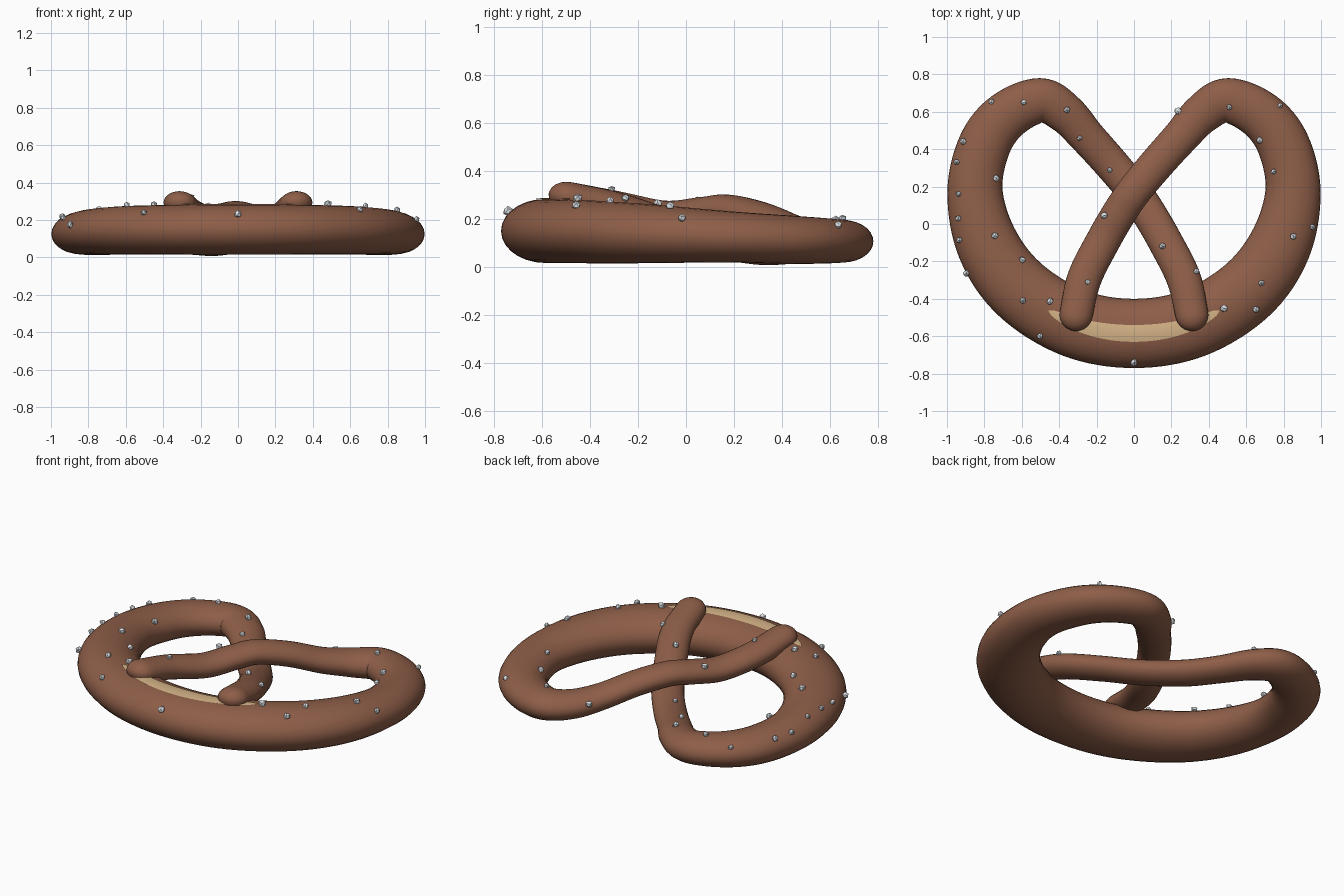
import bpy, bmesh, math, random
from mathutils import Vector
from mathutils.bvhtree import BVHTree

if "Cube" in bpy.data.objects:
    bpy.data.objects.remove(bpy.data.objects["Cube"])

random.seed(4)
FLAT = 0.72   # dough height relative to its width
SIDES = 28
STEPS = 8


def material(name, rgb):
    m = bpy.data.materials.new(name)
    m.diffuse_color = (*rgb, 1)
    m.use_nodes = True
    m.node_tree.nodes["Principled BSDF"].inputs["Base Color"].default_value = m.diffuse_color
    return m


def add_object(name, bm, mat, smooth=True):
    bmesh.ops.recalc_face_normals(bm, faces=bm.faces)
    me = bpy.data.meshes.new(name)
    bm.to_mesh(me)
    me.materials.append(mat)
    for p in me.polygons:
        p.use_smooth = smooth
    ob = bpy.data.objects.new(name, me)
    bpy.context.collection.objects.link(ob)
    return ob


brown = material("baked_brown", (0.27, 0.112, 0.065))
cream = material("split_cream", (0.66, 0.45, 0.24))
white = material("salt_white", (0.72, 0.75, 0.78))

# Centre line as (x, y, z, half width): arms differ only in height
arm_xy = [(0.31, -0.485, 0.088), (0.265, -0.29, 0.092), (0.165, -0.09, 0.092),
          (0.075, 0.065, 0.092), (0.0, 0.175, 0.092), (-0.12, 0.32, 0.094),
          (-0.25, 0.465, 0.097), (-0.365, 0.59, 0.108)]
over_z = [0.29, 0.25, 0.21, 0.225, 0.235, 0.20, 0.14, 0.11]
under_z = [0.29, 0.245, 0.18, 0.125, 0.095, 0.076, 0.085, 0.1]
half_ring = [(0.5, 0.66, 0.107, 0.12), (0.68, 0.58, 0.109, 0.131), (0.80, 0.42, 0.114, 0.14),
             (0.85, 0.17, 0.126, 0.148), (0.78, -0.115, 0.137, 0.168),
             (0.605, -0.355, 0.145, 0.18), (0.32, -0.53, 0.149, 0.184)]
over = [(-x, y, z, r) for (x, y, r), z in zip(arm_xy, over_z)]
under = [(x, y, z, r) for (x, y, r), z in zip(arm_xy, under_z)]
pts = over + half_ring + [(0, -0.585, 0.15, 0.185)]
pts += [(-x, y, z, r) for x, y, z, r in reversed(half_ring)] + under[::-1]
pts = [Vector(p) for p in pts]


def spline(u):
    """Catmull-Rom position (with radius) at parameter u."""
    i = min(int(u), len(pts) - 2)
    t = u - i
    p1, p2 = pts[i], pts[i + 1]
    p0 = pts[i - 1] if i else 2 * p1 - p2
    p3 = pts[i + 2] if i + 2 < len(pts) else 2 * p2 - p1
    return 0.5 * (2 * p1 + (p2 - p0) * t + (2 * p0 - 5 * p1 + 4 * p2 - p3) * t * t
                  + (3 * p1 - p0 - 3 * p2 + p3) * t ** 3)


def frame(u):
    end = len(pts) - 1
    d = (spline(min(u + 0.02, end)) - spline(max(u - 0.02, 0))).xyz.normalized()
    side = Vector((d.y, -d.x, 0)).normalized()
    return spline(u), d, side, side.cross(d).normalized()


def section(u, push=0.0, scale=1.0):
    """Oval ring of points across the dough."""
    p, d, side, up = frame(u)
    c = p.xyz + d * push
    return [c + side * (p.w * scale * math.cos(a)) + up * (p.w * scale * FLAT * math.sin(a))
            for a in (2 * math.pi * k / SIDES for k in range(SIDES))]


# Pretzel dough: one swept rope with rounded tips
last = len(pts) - 1
rings = []
caps = [math.radians(a) for a in (82, 65, 48, 32, 16)]
for a in caps:
    rings.append(section(0, -pts[0].w * math.sin(a), math.cos(a)))
for i in range(last * STEPS + 1):
    rings.append(section(i / STEPS))
for a in reversed(caps):
    rings.append(section(last, pts[-1].w * math.sin(a), math.cos(a)))

bm = bmesh.new()
vr = [[bm.verts.new(co) for co in ring] for ring in rings]
for a, b in zip(vr, vr[1:]):
    for k in range(SIDES):
        n = (k + 1) % SIDES
        bm.faces.new((a[k], a[n], b[n], b[k]))
bm.faces.new(vr[0])
bm.faces.new(vr[-1])
bmesh.ops.recalc_face_normals(bm, faces=bm.faces)
tree = BVHTree.FromBMesh(bm)
add_object("pretzel_dough", bm, brown)
bm.free()

# Pale split: thin lens laid over the crest of the front of the ring
bm = bmesh.new()
mid = len(over) + len(half_ring)
rows = []
N, ACROSS = 40, 6
for i in range(N + 1):
    s = -1 + 2 * i / N
    p, d, side, up = frame(mid + s * 1.45)
    half = 0.044 * math.sqrt(max(0.0, 1 - s * s)) + 0.001
    row = []
    for k in range(ACROSS + 1):
        c = (half * (-1 + 2 * k / ACROSS)) / p.w
        h = p.w * FLAT * math.sqrt(1 - c * c) + 0.004
        row.append(bm.verts.new(p.xyz + side * (c * p.w) + up * h))
    rows.append(row)
for a, b in zip(rows, rows[1:]):
    for k in range(ACROSS):
        bm.faces.new((a[k], a[k + 1], b[k + 1], b[k]))
bmesh.ops.recalc_face_normals(bm, faces=bm.faces)
if sum(f.normal.z for f in bm.faces) < 0:
    bmesh.ops.reverse_faces(bm, faces=bm.faces)
me = bpy.data.meshes.new("pale_split")
bm.to_mesh(me)
bm.free()
me.materials.append(cream)
me.shade_smooth()
bpy.context.collection.objects.link(bpy.data.objects.new("pale_split", me))

# Salt grains dropped onto the top surface
salt = [(-.76, .65), (-.59, .65), (-.36, .61), (-.91, .44), (-.945, .33), (-.29, .46),
        (-.74, .245), (-.13, .29), (-.935, .16), (-.935, .03), (-.93, -.085), (-.745, -.065),
        (-.89, -.26), (-.6, -.195), (-.155, .045), (-.25, -.31), (-.595, -.41), (-.45, -.415),
        (-.5, -.595), (0, -.735), (.155, -.12), (.33, -.255), (.48, -.45), (.65, -.455),
        (.68, -.315), (.85, -.065), (.95, -.015), (.75, .28), (.675, .45), (.78, .63),
        (.51, .625), (.24, .6)]
bm = bmesh.new()
for x, y in salt:
    loc, normal, _, _ = tree.ray_cast(Vector((x, y, 2)), Vector((0, 0, -1)))
    if loc is None:
        continue
    r = random.uniform(0.015, 0.021)
    made = bmesh.ops.create_icosphere(bm, subdivisions=1, radius=r)
    for v in made["verts"]:
        v.co = v.co * random.uniform(0.85, 1.15) + loc + normal * r * 0.4
add_object("salt_grains", bm, white, smooth=False)
bm.free()
